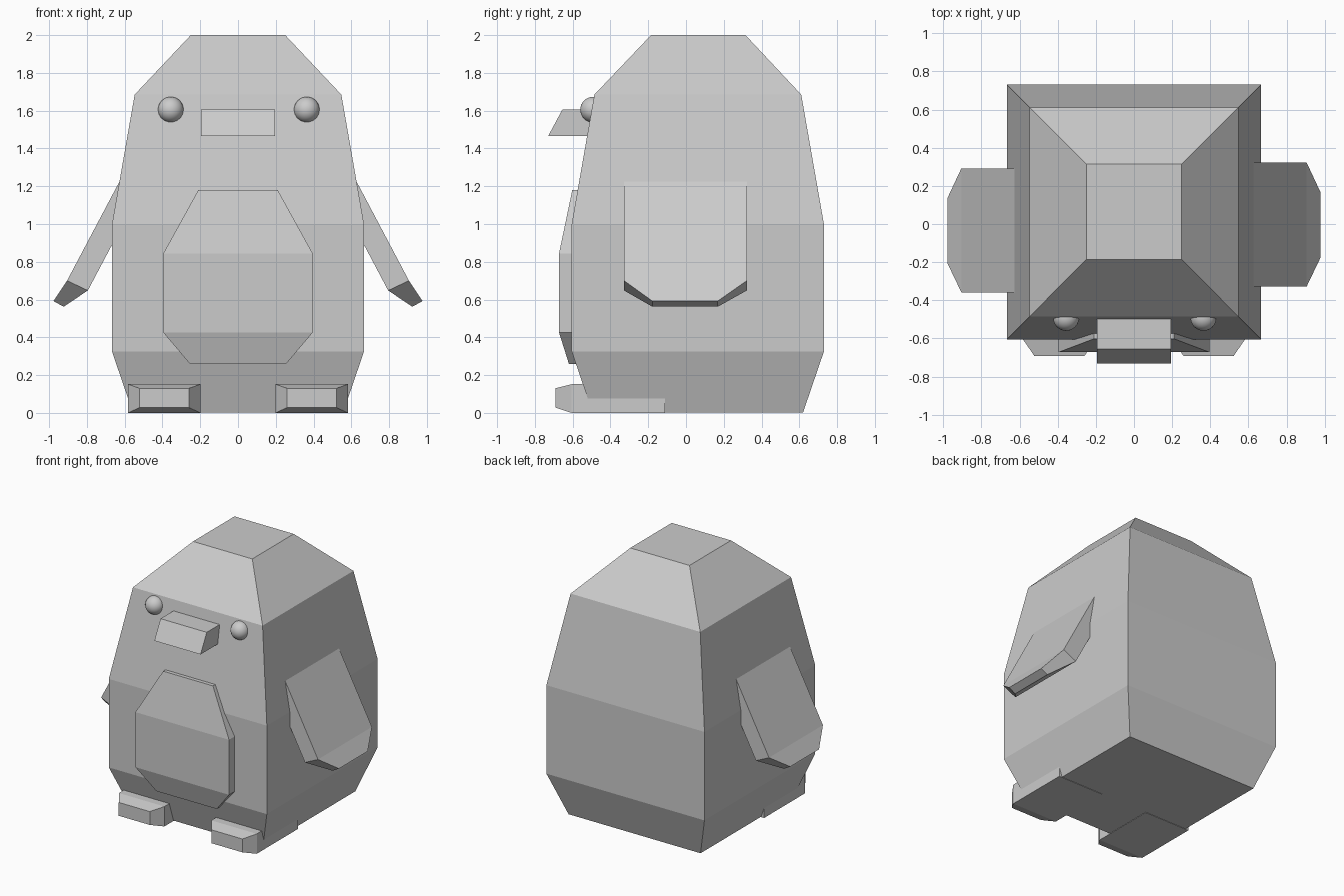
import bpy, bmesh

if "Cube" in bpy.data.objects:
    bpy.data.objects.remove(bpy.data.objects["Cube"])


def loft(name, rings):
    """Closed flat-faced solid through rings of equal point count."""
    bm = bmesh.new()
    loops = [[bm.verts.new(p) for p in ring] for ring in rings]
    n = len(loops[0])
    for a, b in zip(loops, loops[1:]):
        for i in range(n):
            j = (i + 1) % n
            bm.faces.new((a[i], a[j], b[j], b[i]))
    bm.faces.new(loops[0])
    bm.faces.new(loops[-1])
    bmesh.ops.recalc_face_normals(bm, faces=bm.faces[:])
    mesh = bpy.data.meshes.new(name)
    bm.to_mesh(mesh)
    bm.free()
    obj = bpy.data.objects.new(name, mesh)
    bpy.context.collection.objects.link(obj)
    return obj


def level(z, x, y0, y1):
    """Horizontal rectangle, symmetric in x."""
    return [(-x, y0, z), (x, y0, z), (x, y1, z), (-x, y1, z)]


def upright(y, x0, x1, z0, z1):
    """Rectangle facing the front."""
    return [(x0, y, z0), (x1, y, z0), (x1, y, z1), (x0, y, z1)]


# Body with tapered base, shoulders and crown
loft("body", [level(*r) for r in (
    (0.003, 0.557, -0.495, 0.62),
    (0.325, 0.667, -0.605, 0.73),
    (1.0, 0.667, -0.605, 0.73),
    (1.685, 0.547, -0.485, 0.61),
    (2.0, 0.25, -0.185, 0.315))])

# Raised belly plate
loft("belly", [level(*r) for r in (
    (0.26, 0.255, -0.62, -0.5),
    (0.425, 0.395, -0.672, -0.5),
    (0.845, 0.395, -0.672, -0.5),
    (1.18, 0.21, -0.602, -0.5))])

# Beak
loft("beak", [level(1.465, 0.195, -0.73, -0.42),
              level(1.605, 0.195, -0.655, -0.42)])

# Paired parts
for side, label in ((1, "right"), (-1, "left")):
    # Foot with chamfered toe
    loft(label + "_foot", [upright(y, side * x0, side * x1, z0, z1)
                           for y, x0, x1, z0, z1 in (
        (-0.692, 0.26, 0.522, 0.028, 0.13),
        (-0.605, 0.198, 0.582, 0.0, 0.152),
        (-0.11, 0.198, 0.582, 0.0, 0.152))])

    # Flipper: outer and inner edge (x, z), y range
    dy = 0 if side > 0 else -0.03
    loft(label + "_flipper", [
        [(side * xo, y0 + dy, zo), (side * xo, y1 + dy, zo),
         (side * xi, y1 + dy, zi), (side * xi, y0 + dy, zi)]
        for xo, zo, xi, zi, y0, y1 in (
            (0.61, 1.258, 0.5, 1.205, -0.328, 0.322),
            (0.905, 0.70, 0.795, 0.648, -0.328, 0.322),
            (0.977, 0.592, 0.923, 0.562, -0.178, 0.168))])

    # Eye
    bpy.ops.mesh.primitive_uv_sphere_add(
        segments=24, ring_count=16, radius=0.068,
        location=(side * 0.36 + 0.004, -0.492, 1.605))
    eye = bpy.context.object
    eye.name = label + "_eye"
    bpy.ops.object.shade_smooth()
